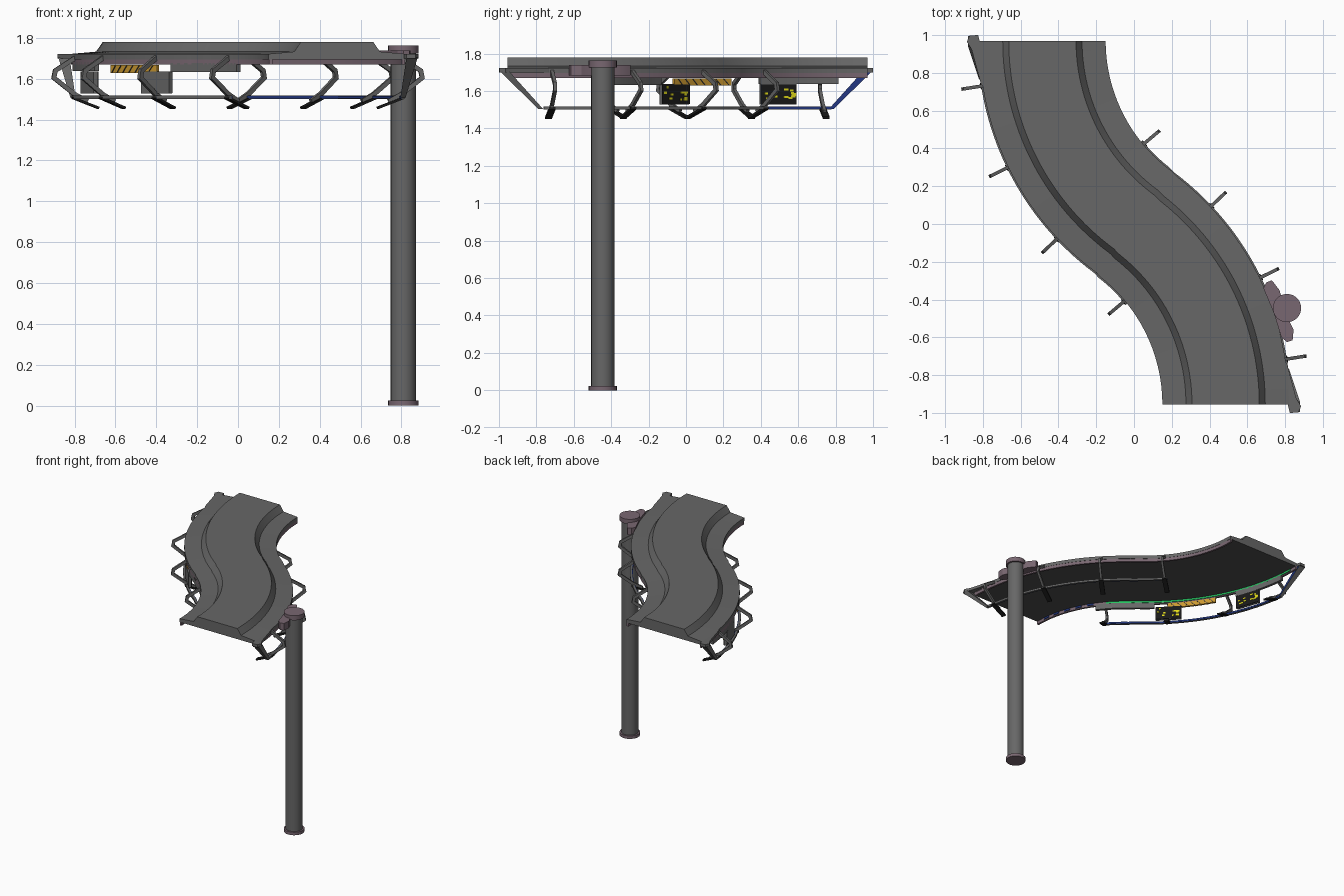
import bpy, bmesh, math, random
from mathutils import Vector, Matrix

if "Cube" in bpy.data.objects:
    bpy.data.objects.remove(bpy.data.objects["Cube"])
random.seed(4)

def mat(name, c):
    m = bpy.data.materials.new(name)
    m.diffuse_color = (*c, 1)
    m.use_nodes = True
    m.node_tree.nodes["Principled BSDF"].inputs["Base Color"].default_value = m.diffuse_color
    return m
GREY = mat("steel grey", (.135, .135, .135))
DARK = mat("dark underside", (.075, .075, .075))
PURPLE = mat("purple grey", (.19, .135, .165))
BLACK = mat("black", (.01, .01, .01))
YELLOW = mat("yellow", (.75, .7, .01))
ORANGE = mat("orange", (.6, .32, .03))
BLUE = mat("dark blue", (.015, .035, .2))
GREEN = mat("green light", (.02, .55, .12))

ANG, R, CX, CY, YM = math.radians(107.2), 1.19, .705, .97, .0075

def P(s, o, z):
    """Point on the S-shaped path: s 0..1 from back to front, o across to the right."""
    if s > .5:
        p = P(1 - s, -o, z)
        return Vector((-p.x, 2 * YM - p.y, z))
    t = s * ANG
    return Vector((CX - (R - o) * math.cos(t), CY - (R - o) * math.sin(t), z))

def finish(name, bm, mats):
    bmesh.ops.recalc_face_normals(bm, faces=bm.faces)
    me = bpy.data.meshes.new(name)
    bm.to_mesh(me)
    bm.free()
    for m in mats:
        me.materials.append(m)
    ob = bpy.data.objects.new(name, me)
    bpy.context.collection.objects.link(ob)
    for p in me.polygons:
        p.use_smooth = True
    me.set_sharp_from_angle(angle=math.radians(25))
    return ob

def sweep(name, sec, s0, s1, m, under=None):
    bm = bmesh.new()
    n = max(2, int(64 * (s1 - s0)))
    rows = [[bm.verts.new(P(s0 + (s1 - s0) * i / n, o, z)) for o, z in sec] for i in range(n + 1)]
    k = len(sec)
    for a, b in zip(rows, rows[1:]):
        for j in range(k):
            bm.faces.new((a[j], a[(j + 1) % k], b[(j + 1) % k], b[j]))
    bm.faces.new(rows[0])
    bm.faces.new(rows[-1])
    if under:
        bmesh.ops.recalc_face_normals(bm, faces=bm.faces)
        for f in bm.faces:
            f.material_index = int(f.normal.z < -.9)
    return finish(name, bm, [m, under] if under else [m])

def rect(o, z, w, h):
    return [(o - w / 2, z - h / 2), (o + w / 2, z - h / 2), (o + w / 2, z + h / 2), (o - w / 2, z + h / 2)]

def bar(bm, p, q, w, h, side):
    """Box from p to q, w wide along side, h thick."""
    d = (q - p).normalized()
    x = (side - d * side.dot(d)).normalized()
    y = d.cross(x)
    M = Matrix((x * w, y * h, d * (q - p).length)).transposed().to_4x4()
    M.translation = (p + q) / 2
    bmesh.ops.create_cube(bm, size=1, matrix=M)

def tangent(s):
    return (P(min(1, s + .01), 0, 0) - P(max(0, s - .01), 0, 0)).normalized()

def prism(name, pts, z0, z1, m):
    bm = bmesh.new()
    f = bm.faces.new([bm.verts.new((x, y, z0)) for x, y in pts])
    g = bmesh.ops.extrude_face_region(bm, geom=[f])
    bmesh.ops.translate(bm, verts=[v for v in g['geom'] if isinstance(v, bmesh.types.BMVert)], vec=(0, 0, z1 - z0))
    return finish(name, bm, [m])

# Deck with raised centre
half = [(.335, 1.695), (.335, 1.722), (.21, 1.733), (.178, 1.78)]
sweep("deck", half + [(-o, z) for o, z in reversed(half)], 0, 1, GREY, DARK)

# Edge girders under the deck and light strips on the left one
for sg, nm in ((-1, "left"), (1, "right")):
    sweep(nm + "_girder", rect(sg * .325, 1.685, .016, .03), 0, 1, PURPLE)
sweep("green_strip", rect(-.314, 1.685, .006, .014), .02, .62, GREEN)
for i in range(5):
    sweep("blue_dash", rect(-.314, 1.685, .006, .014), .68 + i * .06, .71 + i * .06, BLUE)

# Ribs with dark feet on both edges
ribs, feet = bmesh.new(), bmesh.new()
prof = [(-.012, 1.708), (.095, 1.64), (.102, 1.605), (.0, 1.525), (-.06, 1.492)]
for sg in (-1, 1):
    for s0 in (.084, .243, .404, .628):
        s = s0 if sg < 0 else 1 - s0
        t = tangent(s)
        pts = [P(s, sg * (.335 + o), z) for o, z in prof]
        for a, b in zip(pts, pts[1:]):
            e = (b - a).normalized() * .006
            bar(ribs, a - e, b + e, .018, .022, t)
        bar(feet, P(s, sg * .345, 1.508), P(s, sg * .215, 1.457), .036, .012, t)
finish("ribs", ribs, [GREY])
finish("rib_feet", feet, [BLACK])

# Lower rails, blue on the inner side, with slanted end posts
for sg, nm in ((-1, "left"), (1, "right")):
    a, b = (.068, .64) if sg < 0 else (.36, .932)
    sweep(nm + "_lower_rail", rect(sg * .335, 1.51, .016, .016), a, b, GREY)
    sweep(nm + "_rail_blue_face", rect(sg * .325, 1.51, .005, .014), a, b, BLUE)

    def loc(x, y, z):
        return Vector((x, y, z)) if sg < 0 else Vector((-x, -y, z))
    bm = bmesh.new()
    lo = [loc(*c, 1.505) for c in ((-.82, .765), (-.795, .765), (-.795, .79), (-.82, .79))]
    hi = [loc(*c, 1.705) for c in ((-.88, .945), (-.825, .945), (-.825, .995), (-.88, .995))]
    vl, vh = [bm.verts.new(v) for v in lo], [bm.verts.new(v) for v in hi]
    bm.faces.new(vl)
    bm.faces.new(vh)
    for j in range(4):
        f = bm.faces.new((vl[j], vl[(j + 1) % 4], vh[(j + 1) % 4], vh[j]))
        f.material_index = int(j == 1)
    finish(nm + "_end_post", bm, [GREY, BLUE])
    plate = [(-.885, .965), (-.87, .998), (-.825, 1.0), (-.81, .94), (-.795, .72), (-.81, .74), (-.86, .925)]
    prism(nm + "_corner_plate", [loc(x, y, 0).xy for x, y in plate], 1.7, 1.722, GREY)

# Hanging panels on the left edge
sweep("back_panel", rect(-.322, 1.66, .022, .045), .055, .21, GREY)
sweep("front_panel", rect(-.322, 1.655, .022, .045), .44, .67, GREY)
sweep("orange_panel", rect(-.32, 1.648, .016, .038), .27, .405, ORANGE)
bm = bmesh.new()
for i in range(7):
    s = .275 + i * .018
    for o in (-.33, -.31):
        bar(bm, P(s, o, 1.63), P(s + .012, o, 1.665), .004, .004, Vector((0, 0, 1)))
finish("orange_panel_marks", bm, [DARK])

# Hanging screens: grey back, black front, yellow specks
for s in (.172, .402):
    t = tangent(s)
    o_dir = (P(s, .1, 0) - P(s, 0, 0)).normalized()
    c = P(s, -.322, 1.583)
    back, front, specks = bmesh.new(), bmesh.new(), bmesh.new()
    bar(back, c - t * .1, c + t * .1, .02, .108, o_dir)
    f = c + o_dir * .012
    bar(front, f - t * .1, f + t * .1, .006, .106, o_dir)
    for i in range(14):
        u = random.choice((-.06, .05)) + random.uniform(-.03, .03)
        q = f + o_dir * .004 + t * u + Vector((0, 0, random.uniform(-.035, .04)))
        L = random.uniform(.006, .014)
        bar(specks, q - t * L, q + t * L, .003, .011, o_dir)
    finish("screen_back", back, [GREY])
    finish("screen_front", front, [BLACK])
    finish("screen_specks", specks, [YELLOW])

# Support pole, collars and clamp
def tube(name, r, z0, z1, m):
    bm = bmesh.new()
    bmesh.ops.create_cone(bm, cap_ends=True, segments=24, radius1=r, radius2=r, depth=z1 - z0,
                          matrix=Matrix.Translation((.81, -.445, (z0 + z1) / 2)))
    finish(name, bm, [m])
tube("pole", .062, .005, 1.74, GREY)
tube("pole_base", .075, 0, .024, PURPLE)
tube("pole_cap", .075, 1.725, 1.762, PURPLE)
prism("pole_clamp", [(.685, -.34), (.70, -.31), (.73, -.298), (.77, -.35), (.785, -.40), (.815, -.50),
                     (.845, -.56), (.84, -.615), (.81, -.625), (.78, -.6), (.74, -.47)], 1.682, 1.738, PURPLE)
